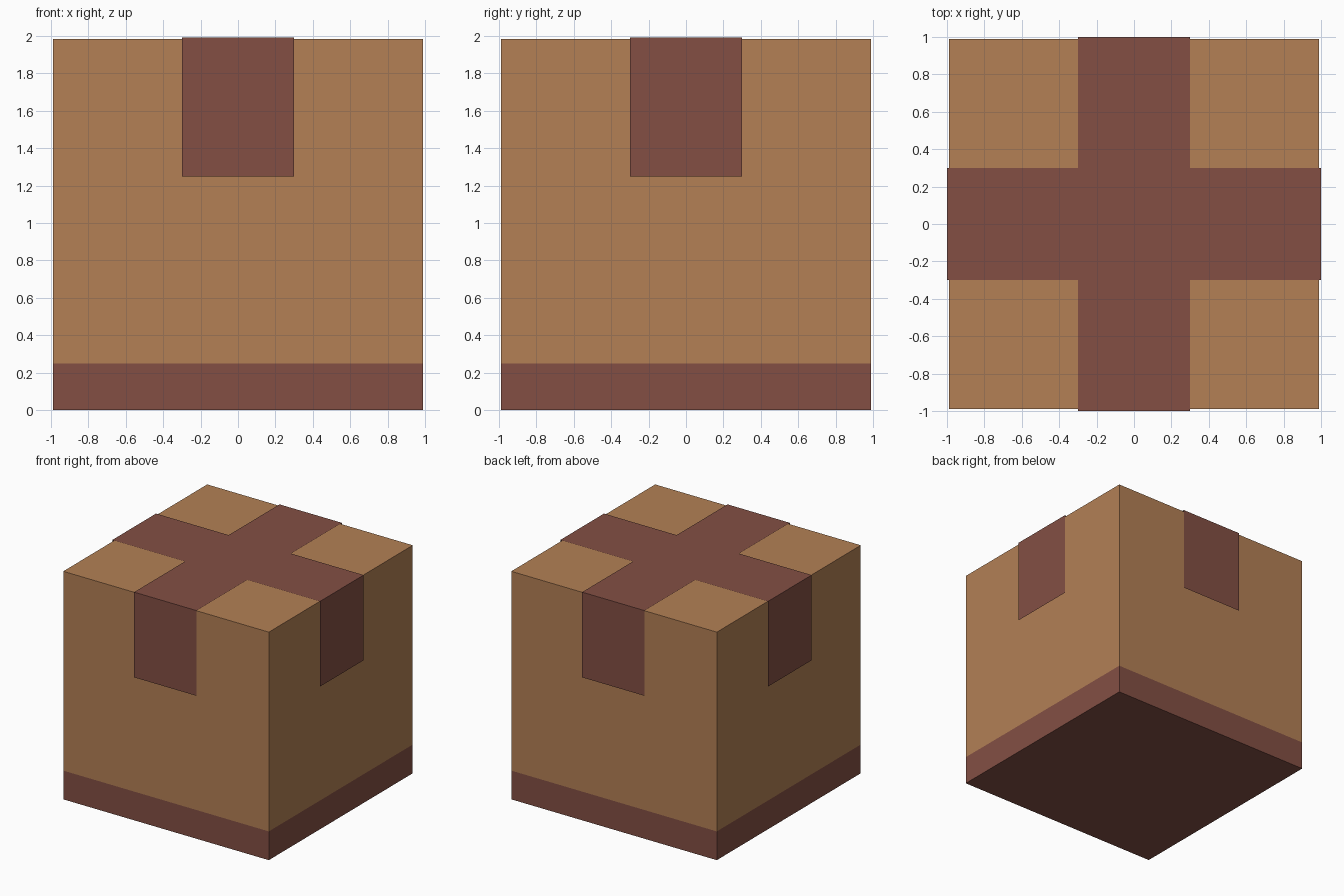
import bpy
import bmesh
from math import pi
from mathutils import Matrix

if "Cube" in bpy.data.objects:
    bpy.data.objects.remove(bpy.data.objects["Cube"])


def srgb(r, g, b):
    def lin(c):
        c /= 255
        return c / 12.92 if c <= 0.04045 else ((c + 0.055) / 1.055) ** 2.4
    return (lin(r), lin(g), lin(b), 1.0)


def material(name, color):
    mat = bpy.data.materials.new(name)
    mat.diffuse_color = color
    mat.use_nodes = True
    mat.node_tree.nodes["Principled BSDF"].inputs["Base Color"].default_value = mat.diffuse_color
    return mat


def add_object(name, bm, mats):
    mesh = bpy.data.meshes.new(name)
    bm.to_mesh(mesh)
    bm.free()
    for mat in mats:
        mesh.materials.append(mat)
    obj = bpy.data.objects.new(name, mesh)
    bpy.context.collection.objects.link(obj)
    return obj


tan = material("cardboard_tan", srgb(179, 128, 85))
maroon = material("reddish_brown", srgb(131, 79, 68))

HALF, HEIGHT, BAND = 0.99, 1.985, 0.25
REACH, STRAP, TOP, FLAP = 1.0, 0.30, 1.992, 1.25

# Box body, cut at the top of the painted base band
bm = bmesh.new()
bmesh.ops.create_cube(bm, size=1, matrix=Matrix.Translation((0, 0, HEIGHT / 2))
                      @ Matrix.Diagonal((2 * HALF, 2 * HALF, HEIGHT, 1)))
bmesh.ops.bisect_plane(bm, geom=bm.verts[:] + bm.edges[:] + bm.faces[:],
                       plane_co=(0, 0, BAND), plane_no=(0, 0, 1))
for f in bm.faces:
    f.material_index = 1 if f.calc_center_median().z < BAND else 0
add_object("box_body", bm, [tan, maroon])

# Cross-shaped strap: thin open sheet with a flap folded down each side
bm = bmesh.new()
center = [(-STRAP, -STRAP), (STRAP, -STRAP), (STRAP, STRAP), (-STRAP, STRAP)]
bm.faces.new([bm.verts.new((x, y, TOP)) for x, y in center])
for i in range(4):
    turn = Matrix.Rotation(i * pi / 2, 4, 'Z')
    rows = [(-STRAP, TOP), (-REACH, TOP), (-REACH, FLAP)]
    pairs = [[bm.verts.new(turn @ Matrix.Translation((x, y, z)).translation)
              for x in (-STRAP, STRAP)] for y, z in rows]
    for (a, b), (c, d) in zip(pairs, pairs[1:]):
        bm.faces.new((c, d, b, a))
bmesh.ops.remove_doubles(bm, verts=bm.verts[:], dist=0.0005)
add_object("cross_strap", bm, [maroon])
